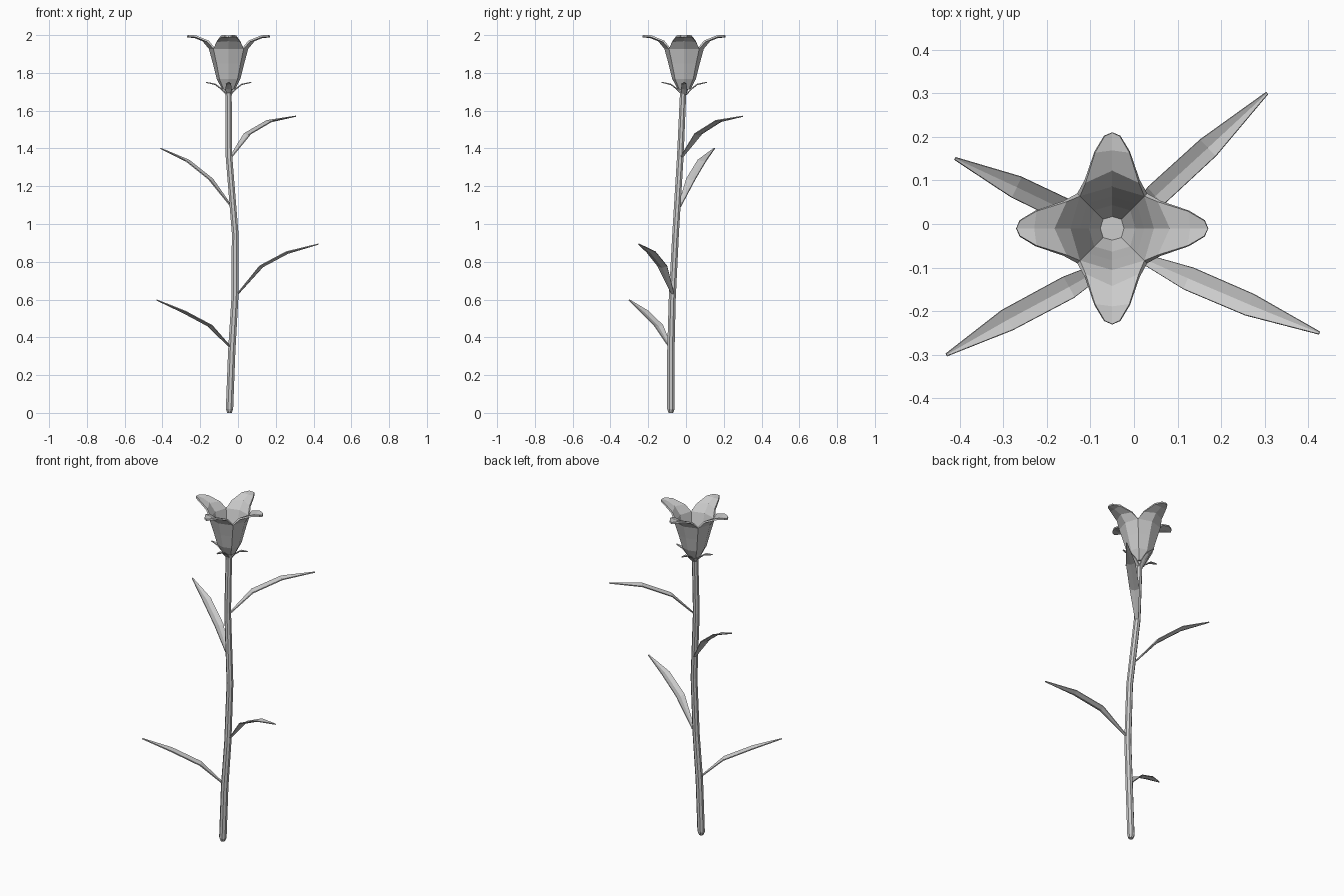
import bpy
import bmesh
import math
from mathutils import Vector, Matrix

if "Cube" in bpy.data.objects:
    bpy.data.objects.remove(bpy.data.objects["Cube"])

grey = bpy.data.materials.new("light grey")
grey.use_nodes = True
COLOUR = (0.6, 0.6, 0.6, 1)
grey.diffuse_color = COLOUR
grey.node_tree.nodes["Principled BSDF"].inputs["Base Color"].default_value = COLOUR

UP = Vector((0, 0, 1))
HEAD = Vector((-0.05, -0.01, 0))  # axis of the flower head


def make_object(name, bm, thickness=0, offset=0):
    bmesh.ops.remove_doubles(bm, verts=bm.verts, dist=0.0005)
    bmesh.ops.recalc_face_normals(bm, faces=bm.faces)
    mesh = bpy.data.meshes.new(name)
    bm.to_mesh(mesh)
    bm.free()
    mesh.materials.append(grey)
    obj = bpy.data.objects.new(name, mesh)
    bpy.context.collection.objects.link(obj)
    if thickness:
        mod = obj.modifiers.new("thickness", "SOLIDIFY")
        mod.thickness = thickness
        mod.offset = offset
    return obj


def skin(bm, rows, closed=False):
    """Bridge equal rows of points with quads."""
    grid = [[bm.verts.new(p) for p in row] for row in rows]
    count = len(rows[0])
    for low, high in zip(grid, grid[1:]):
        for i in range(count if closed else count - 1):
            j = (i + 1) % count
            bm.faces.new((low[i], low[j], high[j], high[i]))
    return grid


def blade(name, path, widths, fold, thickness):
    """Narrow leaf along a path, folded upward along its midrib."""
    points = [Vector(p) for p in path]
    along = points[-1] - points[0]
    side = along.cross(UP).normalized()
    rows = []
    for p, w in zip(points, widths):
        lift = UP * w * fold
        rows.append((p + side * w + lift, p, p - side * w + lift))
    bm = bmesh.new()
    skin(bm, rows)
    return make_object(name, bm, thickness)


# Stem: eight-sided tube with blunt foot
stem = [(-0.045, -0.08, 0, 0.013), (-0.045, -0.08, 0.02, 0.021),
        (-0.033, -0.08, 0.33, 0.021), (-0.017, -0.073, 0.6, 0.02),
        (-0.015, -0.055, 0.95, 0.019), (-0.048, -0.03, 1.36, 0.019),
        (-0.05, -0.016, 1.68, 0.018), (-0.05, -0.01, 1.72, 0.026)]
bm = bmesh.new()
rings = [[Vector((x + r * math.cos(math.tau * (i + 0.5) / 8),
                  y + r * math.sin(math.tau * (i + 0.5) / 8), z)) for i in range(8)]
         for x, y, z, r in stem]
grid = skin(bm, rings, closed=True)
bm.faces.new(grid[0])
bm.faces.new(grid[-1])
make_object("stem", bm)

# Flower: one petal profile turned four times, joined into a cup below
cup = [(0.03, 1.715), (0.058, 1.77), (0.078, 1.85), (0.1, 1.93)]
# reach, height, edge reach, half width, edge height
lip = [(0.135, 1.972, 0.108, 0.062, 1.967),
       (0.18, 1.99, 0.175, 0.04, 1.994),
       (0.22, 1.992, 0.212, 0.018, 1.996)]
petal = []
for r, z in cup:
    d = r * 0.77
    petal.append([Vector((d, -d, z)), Vector((r, 0, z)), Vector((d, d, z))])
for r, z, e, w, ez in lip:
    petal.append([Vector((e, -w, ez)), Vector((r, 0, z)), Vector((e, w, ez))])
bm = bmesh.new()
for k in range(4):
    turn = Matrix.Rotation(k * math.pi / 2, 3, "Z")
    skin(bm, [[turn @ p + HEAD for p in row] for row in petal])
bmesh.ops.remove_doubles(bm, verts=bm.verts, dist=0.0005)
floor = [v for v in bm.verts if v.co.z < 1.72]
floor.sort(key=lambda v: math.atan2(v.co.y - HEAD.y, v.co.x - HEAD.x))
bm.faces.new(floor)
make_object("flower_petals", bm, 0.01)

# Sepals under the cup
for k in range(4):
    turn = Matrix.Rotation(k * math.pi / 2, 3, "Z")
    path = [turn @ Vector((r, 0, z)) + HEAD
            for r, z in ((0.012, 1.685), (0.04, 1.715), (0.07, 1.738), (0.12, 1.75))]
    blade(f"sepal_{k + 1}", path, (0.012, 0.016, 0.013, 0.002), 0.2, 0.005)

# Leaves: base, two bends and tip
leaves = {
    "upper_left_leaf": [(-0.04, -0.025, 1.35), (0.05, 0.065, 1.47),
                        (0.17, 0.175, 1.54), (0.305, 0.3, 1.57)],
    "upper_right_leaf": [(-0.035, -0.035, 1.09), (-0.145, 0.025, 1.23),
                         (-0.27, 0.085, 1.33), (-0.41, 0.15, 1.4)],
    "lower_left_leaf": [(0, -0.07, 0.63), (0.125, -0.125, 0.77),
                        (0.265, -0.185, 0.845), (0.425, -0.25, 0.893)],
    "lower_right_leaf": [(-0.035, -0.08, 0.34), (-0.15, -0.145, 0.455),
                         (-0.29, -0.22, 0.53), (-0.43, -0.3, 0.597)],
}
for name, path in leaves.items():
    blade(name, path, (0.008, 0.027, 0.026, 0.003), 0.3, 0.005)
